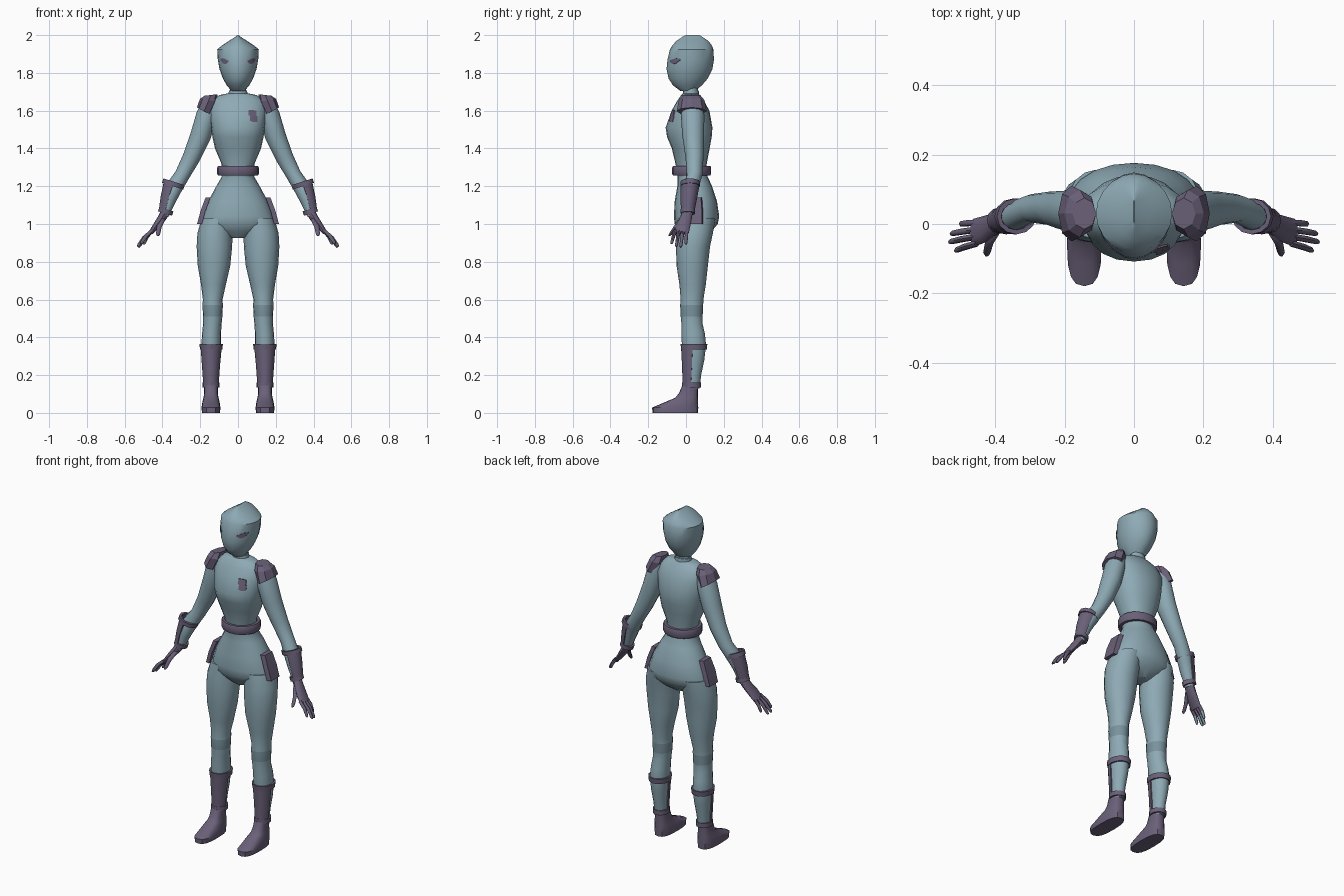
import bpy, bmesh, math
from mathutils import Vector
from mathutils.bvhtree import BVHTree

if "Cube" in bpy.data.objects:
    bpy.data.objects.remove(bpy.data.objects["Cube"])


def material(name, rgb):
    m = bpy.data.materials.new(name)
    m.diffuse_color = (*rgb, 1)
    m.use_nodes = True
    m.node_tree.nodes["Principled BSDF"].inputs["Base Color"].default_value = m.diffuse_color
    return m


SUIT = material("pale blue suit", (0.27, 0.40, 0.46))
ARMOUR = material("mauve armour", (0.145, 0.118, 0.19))
KNEE = material("darker blue band", (0.19, 0.29, 0.335))


def skin(name, rings, mats, mirror=False, rule=None, shell=False, angle=35):
    """Skin closed rings of points into a capped mesh."""
    bm = bmesh.new()
    vs = [[bm.verts.new(p) for p in r] for r in rings]
    n = len(rings[0])
    for a, b in zip(vs, vs[1:]):
        for i in range(n):
            j = (i + 1) % n
            bm.faces.new((a[i], a[j], b[j], b[i]))
    for r in (vs[0], vs[-1]):
        if shell:
            for j in range(n // 2 - 1):
                bm.faces.new((r[j], r[j + 1], r[n - 2 - j], r[n - 1 - j]))
        else:
            bm.faces.new(r)
    bmesh.ops.recalc_face_normals(bm, faces=bm.faces)
    if rule:
        for f in bm.faces:
            f.material_index = rule(f)
    me = bpy.data.meshes.new(name)
    bm.to_mesh(me)
    bm.free()
    for m in mats:
        me.materials.append(m)
    ob = bpy.data.objects.new(name, me)
    bpy.context.collection.objects.link(ob)
    bpy.ops.object.select_all(action='DESELECT')
    bpy.context.view_layer.objects.active = ob
    ob.select_set(True)
    bpy.ops.object.shade_smooth_by_angle(angle=math.radians(angle))
    if mirror:
        ob.modifiers.new("mirror", 'MIRROR').use_mirror_merge = False
    return ob


def ring(c, u, v, n=16, e=2.0):
    """Superellipse ring around c spanned by half axes u and v."""
    out = []
    for i in range(n):
        t = 2 * math.pi * i / n
        s, k = math.sin(t), math.cos(t)
        out.append(Vector(c) + Vector(u) * math.copysign(abs(k) ** (2 / e), k)
                   + Vector(v) * math.copysign(abs(s) ** (2 / e), s))
    return out


def arc_ring(c, u, v, mid, half, thick, n=12):
    """Closed outline of a curved plate: outer arc and back along the inner arc."""
    u, v, c = Vector(u), Vector(v), Vector(c)
    ts = [math.radians(mid - half + 2 * half * i / n) for i in range(n + 1)]
    outer = [c + u * math.cos(t) + v * math.sin(t) for t in ts]
    inner = [c + u * (1 - thick / u.length) * math.cos(t)
             + v * (1 - thick / v.length) * math.sin(t) for t in reversed(ts)]
    return outer + inner


def zrings(rows, n=16, e=2.0):
    return [ring((cx, cy, z), (rx, 0, 0), (0, ry, 0), n, e) for z, cx, cy, rx, ry in rows]


def across(d):
    """Outward direction, square to d, in the front plane."""
    return Vector((-d.z, 0, d.x)).normalized()


def path_rings(rows, n=12):
    """Rings along a limb path; rows are x, y, z, in-plane radius, depth radius."""
    pts = [Vector(r[:3]) for r in rows]
    out = []
    for i, r in enumerate(rows):
        d = pts[min(i + 1, len(pts) - 1)] - pts[max(i - 1, 0)]
        out.append(ring(pts[i], across(d) * r[3], (0, r[4], 0), n))
    return out


def bvh(ob):
    return BVHTree.FromPolygons([v.co for v in ob.data.vertices],
                                [p.vertices for p in ob.data.polygons])


def plate(name, target, columns, mirror=False):
    """Thin plate laid on the front of target; columns are x, low z, high z."""
    tree, rings = bvh(target), []
    for x, lo, hi in columns:
        hits = [tree.ray_cast(Vector((x, -1, z)), Vector((0, 1, 0))) for z in (lo, hi)]
        front = [h[0] - Vector((0, 0.005, 0)) for h in hits]
        back = [h[0] + Vector((0, 0.003, 0)) for h in hits]
        rings.append(front + back[::-1])
    return skin(name, rings, [ARMOUR], mirror)


# Head with a centre ridge: z, front y, back y, half width
head_rows = [(1.705, -.03, .05, .035), (1.735, -.07, .085, .06), (1.77, -.092, .115, .08),
             (1.82, -.103, .14, .098), (1.87, -.098, .148, .107), (1.925, -.085, .145, .11),
             (1.945, -.073, .137, .085), (1.97, -.05, .118, .047), (1.99, -.02, .088, .016),
             (2.0, .0, .07, .002)]
head = skin("head", zrings([(z, 0, (a + b) / 2, w, (b - a) / 2) for z, a, b, w in head_rows],
                           20, 1.9), [SUIT])
plate("eyes", head, [(.05, 1.858, 1.865), (.066, 1.846, 1.872),
                     (.08, 1.85, 1.878), (.093, 1.868, 1.876)], True)

# Neck and collar
skin("neck", zrings([(1.66, 0, .025, .045, .038), (1.74, 0, .028, .04, .036)]), [SUIT])
skin("collar", zrings([(1.688, 0, .026, .05, .043), (1.708, 0, .026, .048, .041)]), [SUIT])

# Torso, pelvis and belt
torso = skin("torso", zrings([
    (1.25, 0, .03, .083, .075), (1.32, 0, .027, .088, .083), (1.40, 0, .025, .122, .10),
    (1.46, 0, .018, .135, .118), (1.51, 0, .016, .143, .124), (1.60, 0, .024, .155, .10),
    (1.65, 0, .024, .14, .072), (1.682, 0, .024, .10, .05), (1.692, 0, .025, .05, .04)],
    20, 2.2), [SUIT])
skin("pelvis", zrings([
    (1.30, 0, .03, .088, .082), (1.25, 0, .035, .086, .08), (1.20, 0, .046, .115, .092),
    (1.12, 0, .052, .158, .112), (1.04, 0, .056, .188, .12), (1.0, 0, .054, .195, .114),
    (.96, 0, .05, .13, .085), (.925, 0, .045, .045, .045)], 20, 2.1), [SUIT])
skin("belt", [arc_ring((0, .03, z), (r, 0, 0), (0, r - .007, 0), 90, 180, .016, 20)
              for z, r in ((1.258, .106), (1.266, .11), (1.30, .11), (1.308, .106))],
     [ARMOUR], shell=True)
plate("chest_badge_top", torso, [(.056, 1.575, 1.603), (.08, 1.57, 1.603), (.098, 1.57, 1.6)])
plate("chest_badge_bottom", torso, [(.064, 1.545, 1.575), (.083, 1.54, 1.571),
                                    (.102, 1.54, 1.571)])

# Legs with a darker band at the knee
skin("legs", zrings([
    (1.03, .11, .056, .082, .10), (.95, .122, .045, .093, .097), (.88, .125, .037, .094, .09),
    (.78, .127, .033, .086, .083), (.68, .13, .035, .066, .07), (.60, .134, .032, .052, .06),
    (.57, .134, .03, .054, .061), (.51, .134, .03, .051, .058), (.47, .136, .032, .049, .056),
    (.42, .14, .038, .05, .062), (.36, .142, .042, .052, .064), (.28, .143, .04, .046, .057),
    (.20, .143, .034, .037, .046), (.13, .143, .03, .034, .042)]),
    [SUIT, KNEE], True, lambda f: int(.51 < f.calc_center_median().z < .57))

# Boots, shin guards and their bands
skin("boots", zrings([
    (0, .143, -.057, .048, .121), (.028, .143, -.057, .05, .122), (.055, .143, -.026, .046, .09),
    (.08, .143, .003, .04, .06), (.105, .143, .013, .036, .05), (.145, .143, .022, .036, .042)],
    16, 2.7), [ARMOUR], True)
for name, rows in {"boot_top_band": [(.335, .142, .042, .059, .068), (.365, .142, .042, .062, .071)],
                   "ankle_band": [(.135, .143, .03, .045, .05), (.162, .143, .03, .045, .05)]}.items():
    skin(name, [arc_ring((x, y, z), (a, 0, 0), (0, b, 0), 90, 180, .014, 16)
                for z, x, y, a, b in rows], [ARMOUR], True, shell=True)
skin("shin_guards", [arc_ring((x, y, z), (a, 0, 0), (0, b, 0), 270, 85, .014)
                     for z, x, y, a, b in ((.15, .143, .03, .041, .048), (.25, .143, .036, .048, .057),
                                           (.345, .142, .04, .056, .066))],
     [ARMOUR], True, shell=True)

# Hip plates
skin("hip_plates", [[Vector((x + dx, y, z)) for dx, y in
                     ((0, a), (.026, a + .006), (.026, b - .006), (0, b))]
                    for x, z, a, b in ((.146, 1.14, .005, .085), (.172, 1.07, -.002, .09),
                                       (.191, 1.0, .0, .09))], [ARMOUR], True)

# Arms
skin("arms", path_rings([
    (.145, .033, 1.65, .04, .05), (.165, .035, 1.58, .055, .062), (.197, .038, 1.47, .055, .058),
    (.245, .045, 1.355, .047, .048), (.295, .045, 1.26, .04, .041), (.34, .025, 1.19, .044, .043),
    (.365, .013, 1.13, .038, .038), (.383, .01, 1.07, .028, .03), (.39, .005, 1.045, .024, .028)]),
    [SUIT], True)

# Shoulder pads
skin("shoulder_pads", [ring(c, u, (0, b, 0), 8) for c, u, b in (
    ((.143, .03, 1.683), Vector((.034, 0, -.004)), .045),
    ((.155, .03, 1.655), Vector((.046, 0, .008)), .068),
    ((.18, .03, 1.597), Vector((.038, 0, .02)), .08))], [ARMOUR], True, angle=20)

# Forearm guards and bands
axis = Vector((.045, 0, -.14)).normalized()
side = across(axis)


def forearm_shell(name, rows, half, thick):
    skin(name, [arc_ring(c, side * a, (0, b, 0), 0, half, thick) for c, a, b in rows],
         [ARMOUR], True, shell=True)


for name, c, a, b in (("elbow_band", (.342, .022, 1.212), .059, .052),
                      ("wrist_band", (.383, .01, 1.067), .039, .038)):
    forearm_shell(name, [(Vector(c) + axis * t, a, b) for t in (-.012, .012)], 180, .013)
forearm_shell("forearm_guards", [((.34, .022, 1.205), .056, .05), ((.365, .014, 1.13), .047, .044),
                                 ((.382, .01, 1.07), .038, .036)], 85, .013)

# Gloved hands; finger undersides are bare suit colour
skin("palms", path_rings([
    (.386, .006, 1.06, .025, .028), (.404, -.002, 1.03, .022, .033),
    (.43, -.015, .995, .018, .039), (.462, -.025, .952, .012, .04)]), [ARMOUR], True)


def finger(name, base, tip, r):
    b, t = Vector(base), Vector(tip)
    mid = (b + t) / 2 + across(t - b) * .007
    skin(name, path_rings([(*b, r, r), (*mid, r, r), (*t.lerp(mid, .2), r * .85, r * .85),
                           (*t, r * .45, r * .45)], 6), [ARMOUR, SUIT], True,
         lambda f: int(f.normal.x < -.2 and f.calc_center_median().z < .94), angle=60)


for i, (yb, tip) in enumerate(((.004, (.50, .0, .892)), (-.016, (.527, -.028, .876)),
                               (-.036, (.532, -.052, .88)), (-.056, (.515, -.077, .895)))):
    finger("finger_%d" % (i + 1), (.452, yb, .967), tip, .010)
finger("thumb", (.395, -.02, 1.03), (.425, -.088, .937), .013)
